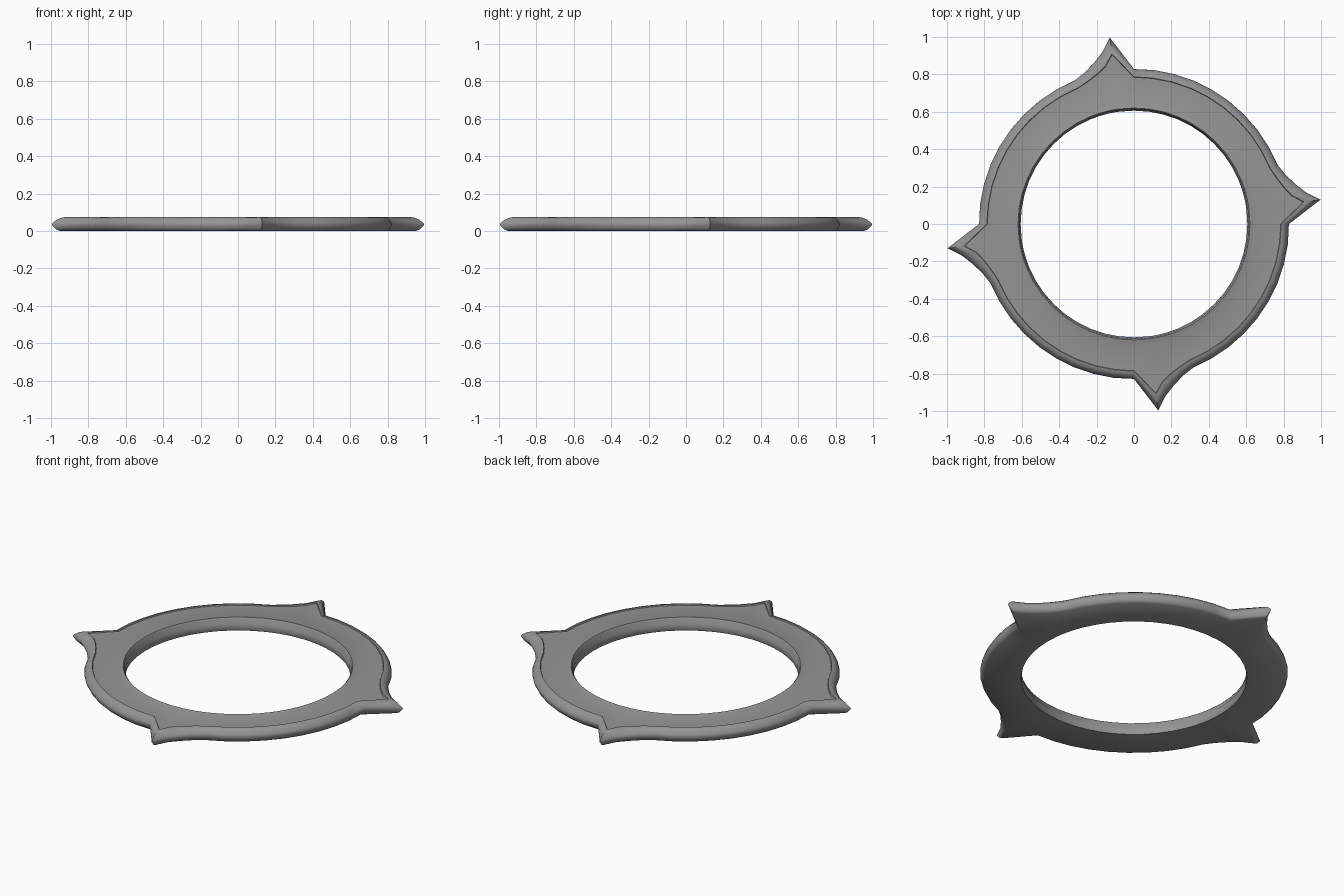
import bpy, bmesh, math

if "Cube" in bpy.data.objects:
    bpy.data.objects.remove(bpy.data.objects["Cube"])

# One quarter of the outline: (angle in degrees, outer radius, top inset radius)
quarter = [(0, 0.828, 0.787), (7.4, 1.005, 0.917), (10.2, 0.938, 0.86),
           (13.6, 0.892, 0.828), (17.8, 0.853, 0.803)]
quarter += [(22.5 + 7.5 * i, 0.83, 0.787) for i in range(9)]
outline = [(a + 90 * q, ro, ri) for q in range(4) for a, ro, ri in quarter]

# Outer rim section: (fraction from outer edge to inset, z)
rim = [(0.5, 0.0), (0.25, 0.010), (0.0, 0.034), (0.1, 0.046), (0.35, 0.062),
       (0.65, 0.072), (1.0, 0.075), (1.06, 0.069)]
# Hole section with a slightly raised lip: (radius, z)
hole = [(0.645, 0.069), (0.632, 0.073), (0.620, 0.075), (0.613, 0.066),
        (0.612, 0.050), (0.606, 0.042), (0.606, 0.012), (0.610, 0.0)]


def add_loop(bm, radii, z):
    return [bm.verts.new((r * math.cos(math.radians(o[0])),
                          r * math.sin(math.radians(o[0])), z))
            for r, o in zip(radii, outline)]


# Spiked ring
bm = bmesh.new()
loops = [add_loop(bm, [ro + (ri - ro) * t for _, ro, ri in outline], z) for t, z in rim]
loops += [add_loop(bm, [r] * len(outline), z) for r, z in hole]
n = len(outline)
for k, a in enumerate(loops):
    b = loops[(k + 1) % len(loops)]
    for i in range(n):
        j = (i + 1) % n
        bm.faces.new((a[i], a[j], b[j], b[i]))
bmesh.ops.recalc_face_normals(bm, faces=bm.faces)
mesh = bpy.data.meshes.new("spiked_ring")
bm.to_mesh(mesh)
bm.free()
ring = bpy.data.objects.new("spiked_ring", mesh)
bpy.context.collection.objects.link(ring)
bpy.context.view_layer.objects.active = ring
ring.select_set(True)
bpy.ops.object.shade_smooth_by_angle(angle=math.radians(58))

# Dark grey metal
metal = bpy.data.materials.new("dark_grey")
metal.diffuse_color = (0.3, 0.3, 0.3, 1)
metal.use_nodes = True
metal.node_tree.nodes["Principled BSDF"].inputs["Base Color"].default_value = metal.diffuse_color
mesh.materials.append(metal)
